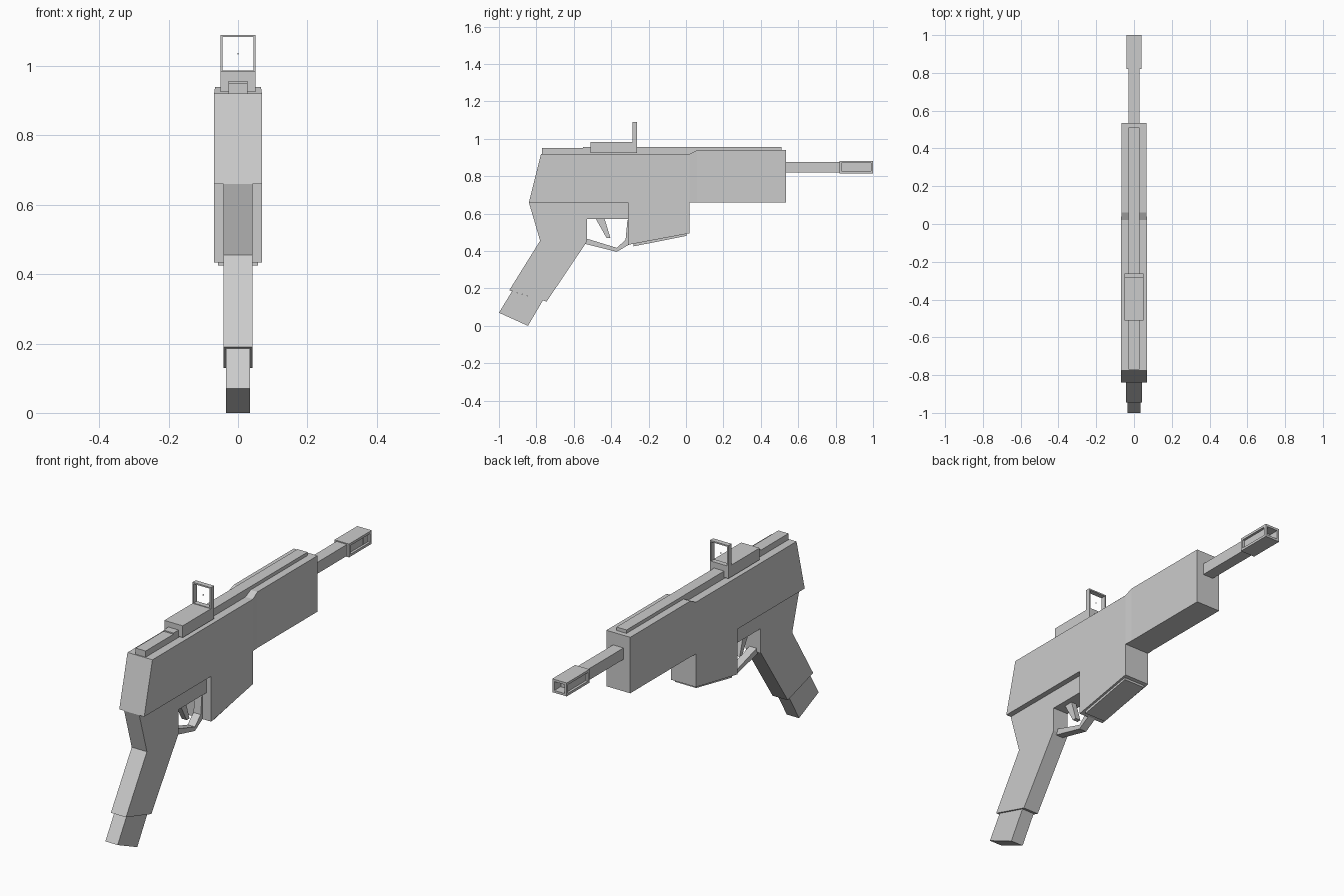
import bpy, bmesh

if "Cube" in bpy.data.objects:
    bpy.data.objects.remove(bpy.data.objects["Cube"], do_unlink=True)

grey = bpy.data.materials.new("plain_grey")
grey.use_nodes = True
grey.diffuse_color = (0.6, 0.6, 0.6, 1)
grey.node_tree.nodes["Principled BSDF"].inputs["Base Color"].default_value = (0.6, 0.6, 0.6, 1)


def finish(name, bm):
    bmesh.ops.recalc_face_normals(bm, faces=bm.faces)
    mesh = bpy.data.meshes.new(name)
    bm.to_mesh(mesh)
    bm.free()
    mesh.materials.append(grey)
    obj = bpy.data.objects.new(name, mesh)
    bpy.context.collection.objects.link(obj)
    return obj


def prism(name, profile, width):
    """Side profile of (y, z) points, swept across x; width is a half width or a rule on y."""
    half = width if callable(width) else (lambda y: width)
    bm = bmesh.new()
    left = [bm.verts.new((half(y), y, z)) for y, z in profile]
    right = [bm.verts.new((-half(y), y, z)) for y, z in profile]
    bm.faces.new(left)
    bm.faces.new(right[::-1])
    n = len(profile)
    for i in range(n):
        j = (i + 1) % n
        bm.faces.new((left[i], right[i], right[j], left[j]))
    return finish(name, bm)


def block(name, half, y0, y1, z0, z1):
    return prism(name, [(y0, z0), (y1, z0), (y1, z1), (y0, z1)], half)


# Receiver with the deep housing in front of the trigger
prism("receiver", [(-0.84, 0.66), (-0.31, 0.66), (-0.31, 0.433), (0.02, 0.495),
                   (0.02, 0.92), (-0.775, 0.92)], 0.069)
prism("housing_base_plate", [(-0.28, 0.425), (0.003, 0.481), (0.003, 0.52), (-0.28, 0.46)], 0.058)

# Raised fore-end, slightly narrower than the receiver
prism("fore_end_step", [(0.02, 0.66), (0.06, 0.66), (0.06, 0.94), (0.02, 0.92)],
      lambda y: 0.069 if y < 0.04 else 0.066)
block("fore_end", 0.066, 0.06, 0.535, 0.66, 0.94)

# Top rail
block("rear_rail", 0.028, -0.77, -0.5, 0.915, 0.951)
block("front_rail", 0.028, -0.55, 0.51, 0.915, 0.957)

# Grip and its foot
prism("grip", [(-0.84, 0.66), (-0.78, 0.455), (-0.945, 0.19), (-0.745, 0.13),
               (-0.53, 0.45), (-0.53, 0.57), (-0.31, 0.57), (-0.31, 0.66)], 0.042)
prism("grip_foot", [(-0.93, 0.185), (-1.0, 0.07), (-0.845, 0.0), (-0.765, 0.136)], 0.034)

# Trigger and guard
prism("trigger", [(-0.484, 0.575), (-0.425, 0.47), (-0.404, 0.47), (-0.436, 0.575)], 0.014)
prism("trigger_guard", [(-0.54, 0.438), (-0.37, 0.396), (-0.305, 0.434), (-0.305, 0.567),
                        (-0.313, 0.567), (-0.323, 0.46), (-0.37, 0.417), (-0.53, 0.466)], 0.02)

# Sight: base, open square frame and aiming dot
block("sight_base", 0.051, -0.51, -0.262, 0.925, 0.984)
bm = bmesh.new()
rings = []
for y in (-0.287, -0.262):
    for inset in (0, 0.007):
        x, lo, hi = 0.051 - inset, 0.98 + inset, 1.09 - inset
        rings.append([bm.verts.new((px, y, pz)) for px, pz in
                      ((-x, lo), (x, lo), (x, hi), (-x, hi))])
for a, b in ((0, 1), (1, 3), (3, 2), (2, 0)):
    for i in range(4):
        j = (i + 1) % 4
        bm.faces.new((rings[a][i], rings[a][j], rings[b][j], rings[b][i]))
finish("sight_frame", bm)
block("sight_dot", 0.002, -0.276, -0.272, 1.033, 1.037)

# Barrel
block("barrel", 0.029, 0.52, 0.83, 0.82, 0.877)

# Muzzle with a square bore and a recessed slot on each side
muzzle = block("muzzle", 0.04, 0.82, 1.0, 0.815, 0.882)
bm = bmesh.new()
bm.from_mesh(muzzle.data)
bm.normal_update()
sides = [f for f in bm.faces if abs(f.normal.x) > 0.9]
bore = [f for f in bm.faces if f.normal.y > 0.9]
for faces, rim, depth in ((sides, 0.017, 0.012), (bore, 0.016, 0.05)):
    bmesh.ops.inset_individual(bm, faces=faces, thickness=rim)
    bmesh.ops.inset_individual(bm, faces=faces, thickness=0.0001, depth=-depth)
bm.to_mesh(muzzle.data)
bm.free()
